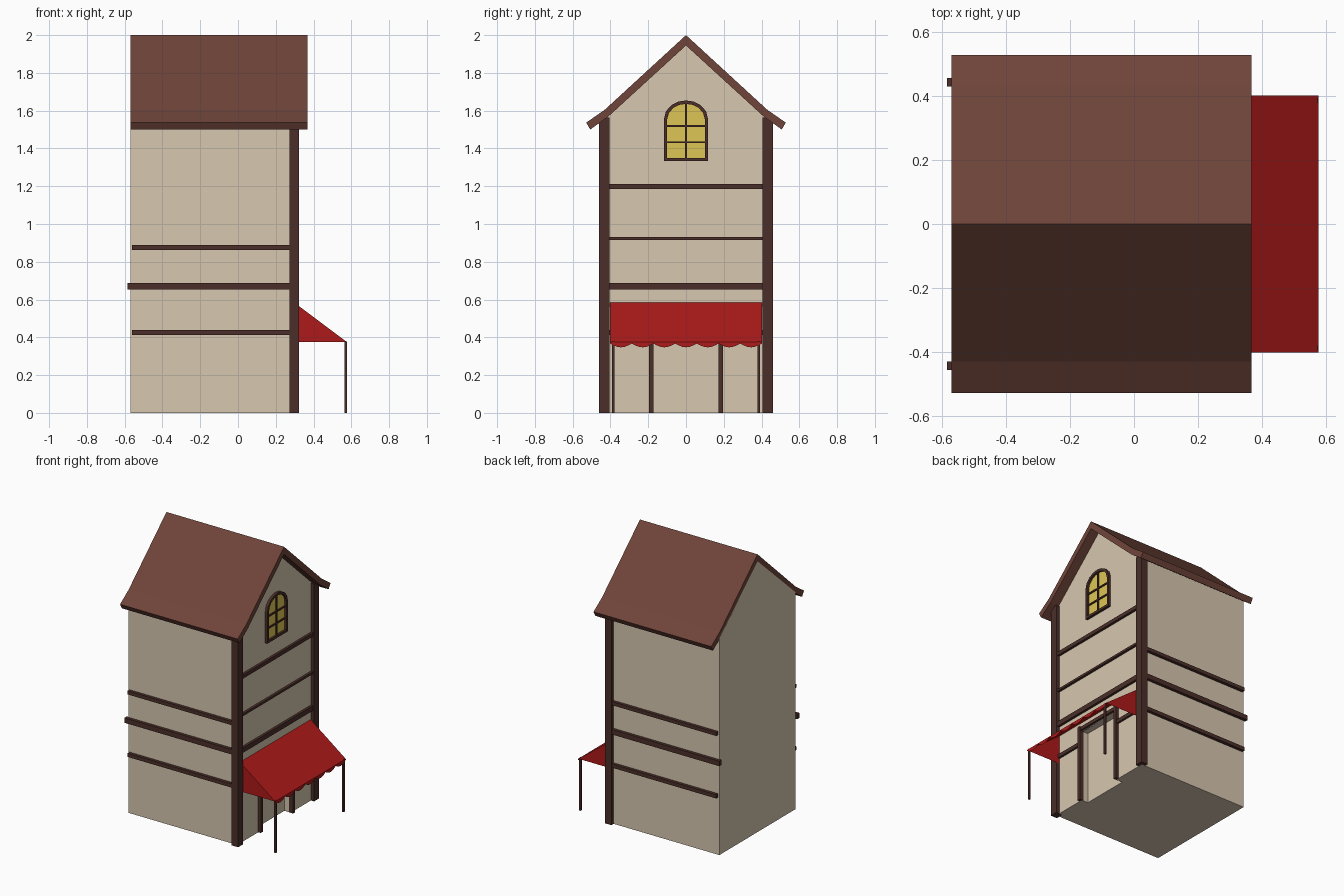
import bpy, bmesh, math

if "Cube" in bpy.data.objects:
    bpy.data.objects.remove(bpy.data.objects["Cube"])

def mat(name, r, g, b):
    m = bpy.data.materials.new(name)
    m.diffuse_color = (r, g, b, 1)
    m.use_nodes = True
    m.node_tree.nodes["Principled BSDF"].inputs["Base Color"].default_value = m.diffuse_color
    return m

PLASTER = mat("plaster", 0.68, 0.57, 0.43)
WOOD = mat("dark_wood", 0.07, 0.028, 0.022)
ROOF = mat("roof_brown", 0.16, 0.058, 0.042)
RED = mat("awning_red", 0.42, 0.01, 0.01)
GLASS = mat("lit_glass", 0.73, 0.56, 0.09)

def mesh(name, verts, faces, m, fix=True):
    me = bpy.data.meshes.new(name)
    me.from_pydata(verts, [], faces)
    if fix:
        bm = bmesh.new()
        bm.from_mesh(me)
        bmesh.ops.recalc_face_normals(bm, faces=bm.faces)
        bm.to_mesh(me)
        bm.free()
    ob = bpy.data.objects.new(name, me)
    bpy.context.collection.objects.link(ob)
    if m:
        me.materials.append(m)
    return ob

def prism(name, prof, x0, x1, m):
    """Extrude a (y, z) outline along x."""
    n = len(prof)
    verts = [(x, y, z) for x in (x0, x1) for y, z in prof]
    faces = [tuple(range(n)), tuple(range(n, 2 * n))]
    faces += [(i, (i + 1) % n, n + (i + 1) % n, n + i) for i in range(n)]
    return mesh(name, verts, faces, m)

def box(name, x0, x1, y0, y1, z0, z1, m):
    return prism(name, [(y0, z0), (y1, z0), (y1, z1), (y0, z1)], x0, x1, m)

WX, WY = 0.2975, 0.4345   # gable wall and side wall planes
BACK = -0.57

# House body with a shallow doorway recess
body = prism("house_body", [(-WY, 0), (WY, 0), (WY, 1.56), (0, 1.95), (-WY, 1.56)], BACK, WX, PLASTER)
cutter = box("doorway_cutter", WX - 0.05, WX + 0.1, -0.175, 0.175, -0.1, 0.52, None)
cutter.hide_render = True
mod = body.modifiers.new("doorway", 'BOOLEAN')
mod.operation = 'DIFFERENCE'
mod.solver = 'EXACT'
mod.object = cutter
bpy.context.view_layer.objects.active = body
bpy.ops.object.modifier_apply(modifier="doorway")
bpy.data.objects.remove(cutter)

# Roof with flared eaves
top = [(0.528, 1.537), (0.43, 1.605), (0, 2.0)]
under = [(0, 1.945), (0.41, 1.57), (0.507, 1.5)]
half = [(-y, z) for y, z in top]
outline = half + [top[1], top[0], under[2], under[1], under[0], (-under[1][0], under[1][1]), (-under[2][0], under[2][1])]
prism("roof", outline, BACK, 0.367, ROOF)

# Corner posts and side wall beams
for s, side in ((-1, "front"), (1, "back")):
    box(f"corner_post_{side}", 0.272, 0.323, s * 0.405, s * 0.46, 0, 1.565, WOOD)
    for i, (z0, z1, xb) in enumerate(((0.413, 0.44, -0.56), (0.652, 0.688, -0.585), (0.863, 0.889, -0.56))):
        box(f"side_beam_{side}_{i}", xb, 0.28, s * 0.43, s * 0.456, z0, z1, WOOD)

# Gable wall beams
for i, (z0, z1) in enumerate(((0.652, 0.688), (0.916, 0.932), (1.186, 1.213))):
    box(f"gable_beam_{i}", WX - 0.01, 0.315, -0.41, 0.41, z0, z1, WOOD)

# Door frame, with low beams between it and the corner posts
for s, side in ((-1, "left"), (1, "right")):
    box(f"door_post_{side}", WX - 0.01, 0.318, s * 0.172, s * 0.195, 0, 0.55, WOOD)
    box(f"low_beam_{side}", WX - 0.01, 0.312, s * 0.19, s * 0.41, 0.413, 0.44, WOOD)
box("door_header", WX - 0.01, 0.314, -0.195, 0.195, 0.52, 0.545, WOOD)

# Arched window: pane, frame ring and glazing bars
def arch(w, z0, spring, peak):
    right = [(w, z0), (w, spring)]
    for a in (25, 48, 70):
        t = math.radians(a)
        right.append((w * math.cos(t), spring + (peak - spring) * math.sin(t)))
    return right + [(0, peak)] + [(-y, z) for y, z in reversed(right)]

outer = arch(0.117, 1.333, 1.555, 1.654)
inner = arch(0.1, 1.35, 1.553, 1.636)
prism("window_pane", inner, WX - 0.01, WX + 0.004, GLASS)
n = len(outer)
rings = [(x, p) for x, p in ((WX - 0.01, outer), (0.316, outer), (0.316, inner), (WX - 0.01, inner))]
verts = [(x, y, z) for x, p in rings for y, z in p]
faces = [(r * n + i, r * n + (i + 1) % n, ((r + 1) % 4) * n + (i + 1) % n, ((r + 1) % 4) * n + i)
         for r in range(4) for i in range(n)]
mesh("window_frame", verts, faces, WOOD)
box("window_bar_upright", WX, 0.31, -0.005, 0.005, 1.34, 1.645, WOOD)
for i, z in enumerate((1.433, 1.518)):
    box(f"window_bar_cross_{i}", WX, 0.31, -0.105, 0.105, z - 0.005, z + 0.005, WOOD)

# Awning: sloped cloth with side triangles
Y, XF, ZF, ZT = 0.402, 0.577, 0.375, 0.584
verts = [(WX, -Y, ZT), (XF, -Y, ZF), (XF, Y, ZF), (WX, Y, ZT), (WX, -Y, ZF), (WX, Y, ZF)]
mesh("awning", verts, [(0, 1, 2, 3), (0, 4, 1), (3, 2, 5)], RED, fix=False)

# Scalloped front trim of the awning
steps, count = 42, 7
verts, faces = [], []
for i in range(steps + 1):
    y = -Y + 2 * Y * i / steps
    drop = 0.008 + 0.02 * abs(math.sin(math.pi * count * i / steps))
    verts += [(XF, y, ZF), (XF, y, ZF - drop)]
    if i:
        a = 2 * i - 2
        faces.append((a, a + 1, a + 3, a + 2))
mesh("awning_trim", verts, faces, RED, fix=False)

# Awning poles
for s, side in ((-1, "left"), (1, "right")):
    box(f"awning_pole_{side}", 0.563, 0.576, s * 0.379, s * 0.393, 0, 0.378, WOOD)
